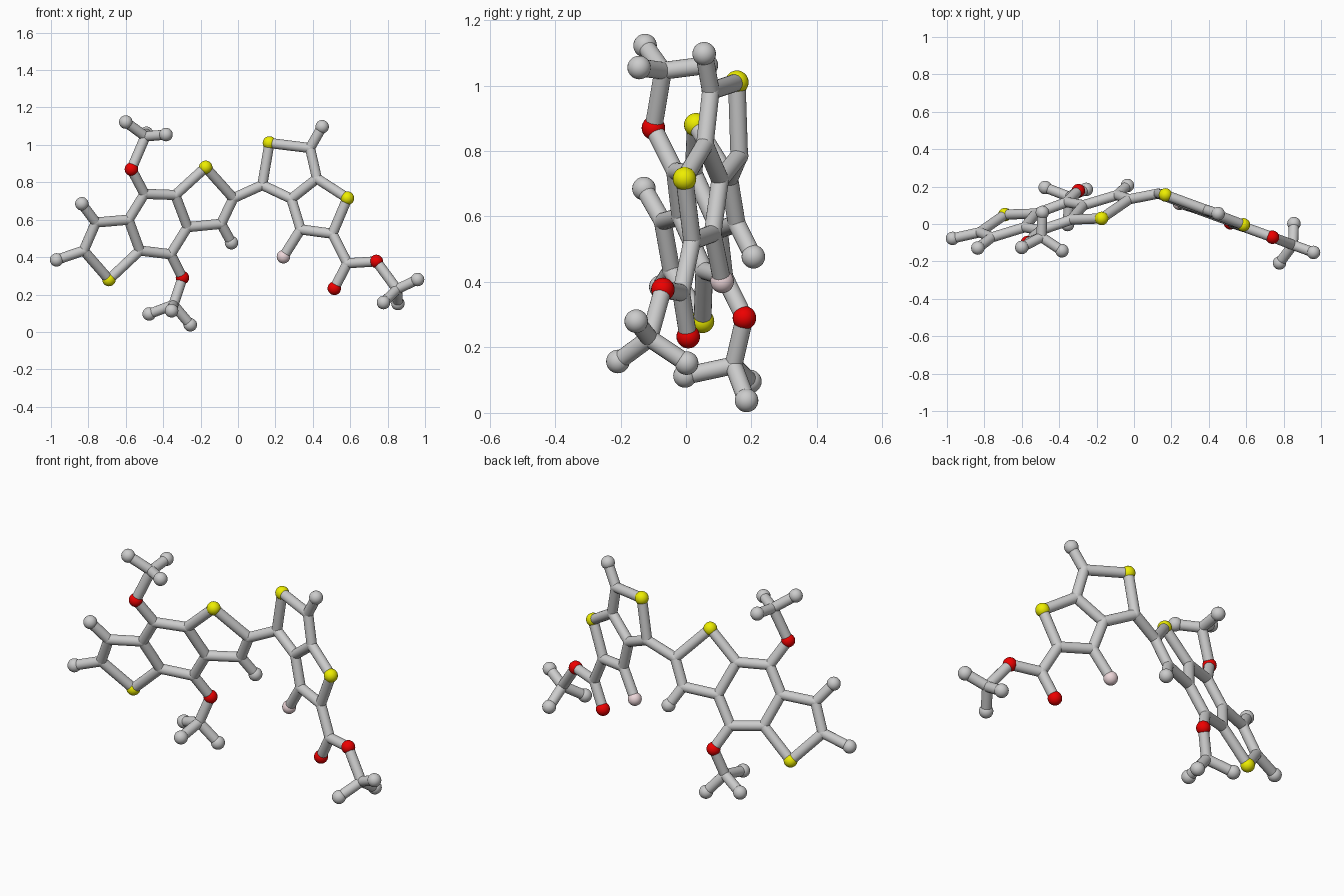
import bpy, bmesh
from mathutils import Vector, Matrix

if "Cube" in bpy.data.objects:
    bpy.data.objects.remove(bpy.data.objects["Cube"])

BOND_R, BALL_R = 0.027, 0.036

# Planar ring systems: (x, z) positions, depth follows from a tilted plane
left = {
    'S1': (-.69, .28), 'C2': (-.825, .435), 'H2': (-.97, .385), 'C3': (-.76, .585),
    'H3': (-.835, .685), 'C3a': (-.585, .60), 'C7a': (-.525, .435), 'C4': (-.50, .738),
    'C4a': (-.335, .732), 'C8a': (-.27, .56), 'C8': (-.36, .415), 'O1': (-.57, .87),
    'O2': (-.297, .29), 'S2': (-.173, .88), 'C9': (-.025, .715), 'C10': (-.09, .578),
    'H10': (-.035, .477)}
right = {
    'C11': (.13, .785), 'S3': (.168, 1.01), 'C12': (.385, .983), 'H12': (.45, 1.097),
    'C13': (.422, .82), 'C14': (.285, .712), 'S4': (.585, .715), 'C15': (.505, .525),
    'C16': (.335, .548), 'F': (.243, .402), 'C17': (.585, .367), 'O3': (.515, .233),
    'O4': (.74, .377)}
atoms = {}
for n, (x, z) in left.items():
    atoms[n] = Vector((x, .371 + .334 * x - .322 * z, z))
for n, (x, z) in right.items():
    atoms[n] = Vector((x, .187 - .363 * x + .029 * z, z))

bonds = """S1-C2 C2-H2 C2-C3 C3-H3 C3-C3a C3a-C7a C7a-S1 C3a-C4 C4-C4a C4a-C8a C8a-C8
C8-C7a C4-O1 C8-O2 C4a-S2 S2-C9 C9-C10 C10-H10 C10-C8a C9-C11 C11-S3 S3-C12 C12-H12
C12-C13 C13-C14 C14-C11 C13-S4 S4-C15 C15-C16 C16-C14 C16-F C15-C17 C17-O3 C17-O4"""
bonds = [tuple(b.split('-')) for b in bonds.split()]

# Methyl end groups: attached oxygen, centre, three tips
methyls = [
    ('O1', (-.495, -.07, 1.045), (-.60, -.125, 1.122), (-.385, -.143, 1.055), (-.49, .062, 1.062)),
    ('O2', (-.345, .145, .145), (-.475, .195, .096), (-.255, .185, .038), (-.355, -.003, .113)),
    ('O4', (.85, -.112, .228), (.96, -.152, .28), (.778, -.208, .157), (.855, .002, .152))]
for i, (o, c, *tips) in enumerate(methyls):
    cn = f'Cm{i}'
    atoms[cn] = Vector(c)
    bonds.append((o, cn))
    for j, t in enumerate(tips):
        hn = f'Hm{i}{j}'
        atoms[hn] = Vector(t)
        bonds.append((cn, hn))


def finish(bm, name, color=None):
    me = bpy.data.meshes.new(name)
    for f in bm.faces:
        f.smooth = True
    bm.to_mesh(me)
    bm.free()
    ob = bpy.data.objects.new(name, me)
    bpy.context.collection.objects.link(ob)
    if color:
        mat = bpy.data.materials.new(name + '_colour')
        mat.diffuse_color = (*color, 1)
        mat.use_nodes = True
        mat.node_tree.nodes["Principled BSDF"].inputs["Base Color"].default_value = mat.diffuse_color
        me.materials.append(mat)


def balls(name, prefix, radius, color=None):
    bm = bmesh.new()
    for n, p in atoms.items():
        if n[0] == prefix:
            bmesh.ops.create_uvsphere(bm, u_segments=24, v_segments=14, radius=radius,
                                      matrix=Matrix.Translation(p))
    finish(bm, name, color)


# Bond rods
bm = bmesh.new()
for a, b in bonds:
    p, q = atoms[a], atoms[b]
    d = q - p
    m = Matrix.Translation((p + q) / 2) @ d.to_track_quat('Z', 'Y').to_matrix().to_4x4()
    bmesh.ops.create_cone(bm, cap_ends=False, segments=20, radius1=BOND_R, radius2=BOND_R,
                          depth=d.length, matrix=m)
finish(bm, 'bond_rods')

# Joints and atom balls
balls('carbon_joints', 'C', BOND_R + .001)
balls('hydrogen_balls', 'H', BALL_R)
balls('sulfur_balls', 'S', BALL_R, (.85, .85, 0))
balls('oxygen_balls', 'O', BALL_R, (.85, 0, 0))
balls('fluorine_ball', 'F', BALL_R, (.85, .68, .7))
